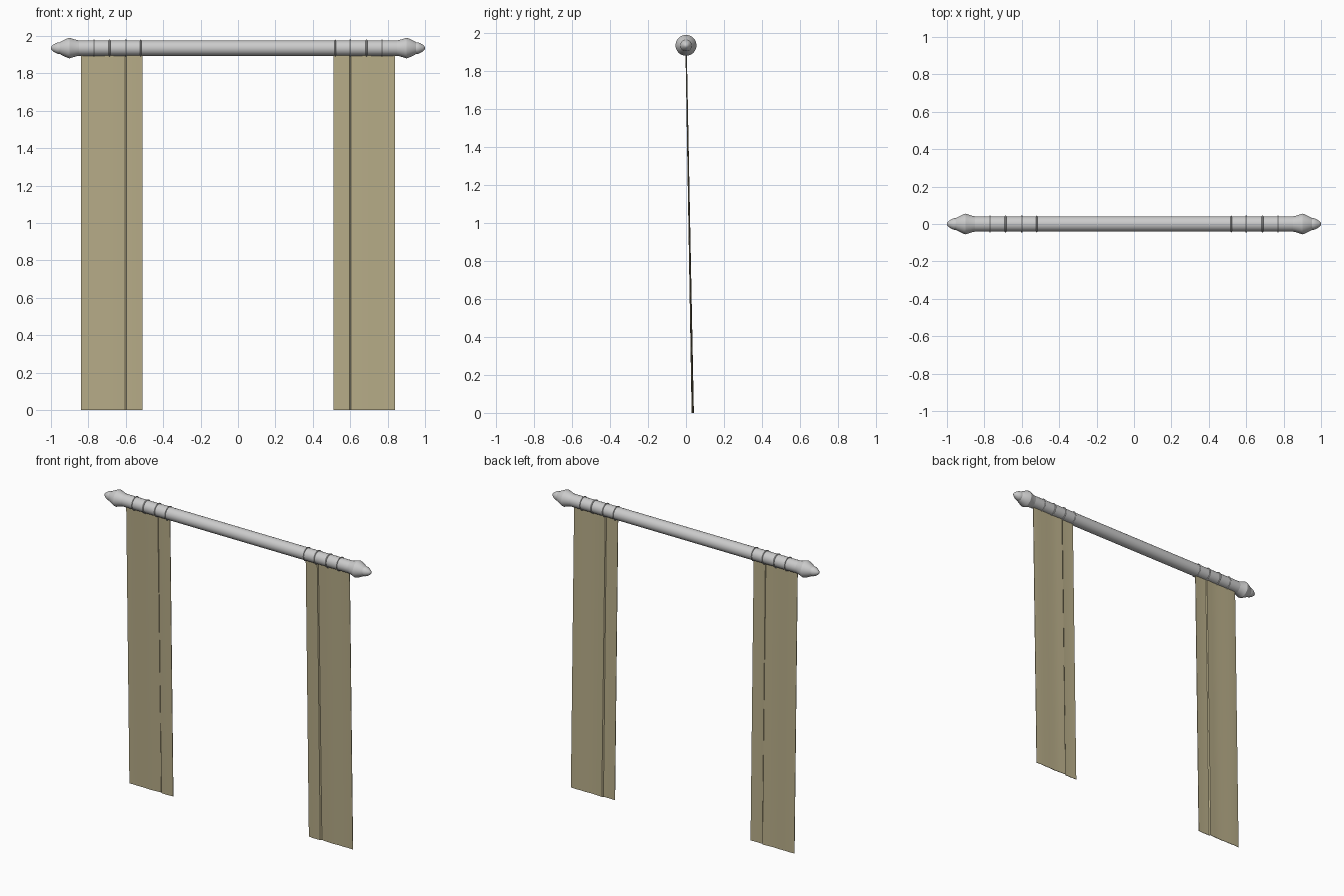
import bpy, bmesh, math
from mathutils import Vector

if "Cube" in bpy.data.objects:
    bpy.data.objects.remove(bpy.data.objects["Cube"])

ROD_Z = 1.935
SIDES = 32


def make_object(name, bm, smooth=True):
    bmesh.ops.recalc_face_normals(bm, faces=bm.faces)
    mesh = bpy.data.meshes.new(name)
    bm.to_mesh(mesh)
    bm.free()
    obj = bpy.data.objects.new(name, mesh)
    bpy.context.collection.objects.link(obj)
    if smooth:
        bpy.ops.object.select_all(action='DESELECT')
        bpy.context.view_layer.objects.active = obj
        obj.select_set(True)
        bpy.ops.object.shade_smooth_by_angle(angle=math.radians(30))
    return obj


def lathe_x(name, profile, closed=False):
    """Revolve (x, radius) points around the rod axis."""
    bm = bmesh.new()
    rings = []
    for x, r in profile:
        rings.append([bm.verts.new((x, r * math.cos(a), ROD_Z + r * math.sin(a)))
                      for a in (2 * math.pi * i / SIDES for i in range(SIDES))])
    pairs = list(zip(rings, rings[1:]))
    if closed:
        pairs.append((rings[-1], rings[0]))
    else:
        bm.faces.new(rings[0])
        bm.faces.new(rings[-1])
    for a, b in pairs:
        for i in range(SIDES):
            j = (i + 1) % SIDES
            bm.faces.new((a[i], a[j], b[j], b[i]))
    return make_object(name, bm)


# Curtain pleats: (x, y offset at the hem)
PLEATS = [(0.51, 0.034), (0.555, 0.031), (0.597, 0.032), (0.604, 0.040), (0.645, 0.037),
          (0.69, 0.034), (0.73, 0.037), (0.77, 0.036), (0.805, 0.038), (0.84, 0.035)]
THICK = 0.003

cloth = bpy.data.materials.new("curtain_cloth")
cloth.diffuse_color = (0.48, 0.42, 0.25, 1)
cloth.use_nodes = True
cloth.node_tree.nodes["Principled BSDF"].inputs["Base Color"].default_value = cloth.diffuse_color


def curtain(name, side):
    bm = bmesh.new()
    rows = []
    for z, lean, depth in ((0.0, 0.036, 1.0), (1.9, 0.001, 0.45)):
        for t in (-THICK / 2, THICK / 2):
            rows.append([bm.verts.new((side * x, lean + (y - 0.036) * depth + t, z))
                         for x, y in PLEATS])
    low_f, low_b, top_f, top_b = rows
    for a, b in ((low_f, top_f), (top_f, top_b), (top_b, low_b), (low_b, low_f)):
        for i in range(len(PLEATS) - 1):
            bm.faces.new((a[i], a[i + 1], b[i + 1], b[i]))
    for i in (0, -1):
        bm.faces.new((low_f[i], low_b[i], top_b[i], top_f[i]))
    obj = make_object(name, bm)
    obj.data.materials.append(cloth)


# Rod
lathe_x("curtain_rod", [(-0.86, 0.041), (0.86, 0.041)])

FINIAL = [(0.84, 0.039), (0.862, 0.043), (0.885, 0.050), (0.90, 0.055), (0.912, 0.052),
          (0.945, 0.036), (0.953, 0.031), (0.962, 0.031), (0.975, 0.026),
          (0.988, 0.018), (0.997, 0.010), (1.0, 0.004)]
RINGS = [(0.52, 0.003), (0.60, 0.004), (0.687, 0.005), (0.77, 0.003)]

for side, label in ((-1, "left"), (1, "right")):
    # Finial
    lathe_x(f"finial_{label}", [(side * x, r) for x, r in FINIAL])
    # Hanging rings
    for n, (x, w) in enumerate(RINGS):
        section = [(side * x + w * math.cos(a), 0.0415 + 0.0045 * math.sin(a))
                   for a in (2 * math.pi * i / 8 for i in range(8))]
        lathe_x(f"ring_{label}_{n + 1}", section, closed=True)
    # Curtain panel
    curtain(f"curtain_{label}", side)
